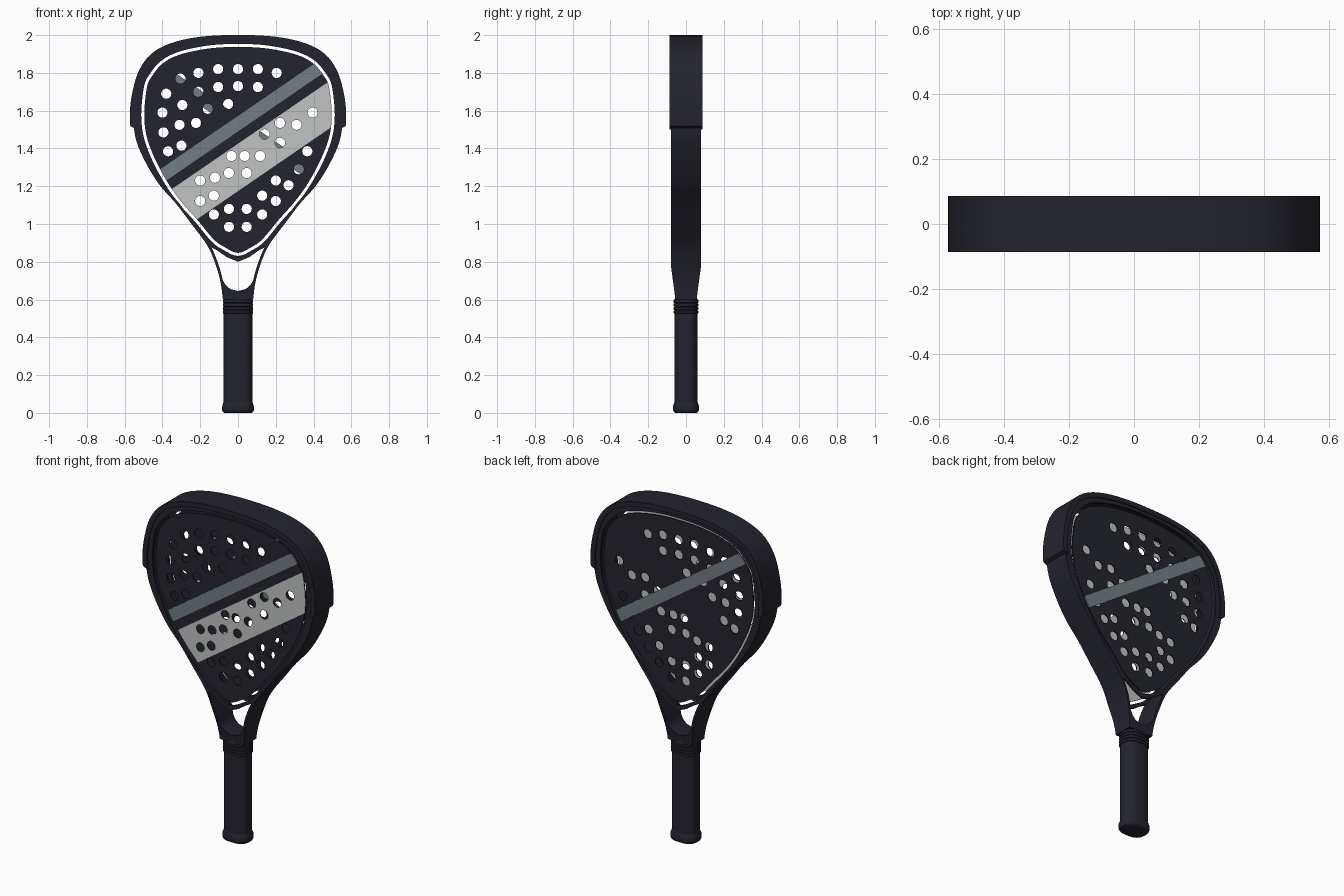
import bpy, bmesh, math
from mathutils import Vector

cube = bpy.data.objects.get("Cube")
if cube:
    bpy.data.objects.remove(cube, do_unlink=True)


def material(name, rgb):
    m = bpy.data.materials.new(name)
    m.use_nodes = True
    m.diffuse_color = (*rgb, 1)
    bsdf = next(n for n in m.node_tree.nodes if n.type == 'BSDF_PRINCIPLED')
    bsdf.inputs["Base Color"].default_value = (*rgb, 1)
    return m


DARK = material("midnight black", (.017, .017, .027))
LIGHT = material("light grey", (.53, .55, .54))
STEEL = material("steel grey", (.17, .21, .23))


# Outline helpers: half profiles run from the top centre down the +x side
def smooth(pts, steps=5):
    p = [Vector(q) for q in pts]
    first, last = p[1].copy(), p[-2].copy()
    first.x, last.x = -first.x, (-last.x if p[-1].x == 0 else 2 * p[-1].x - last.x)
    if p[-1].x:
        last.y = 2 * p[-1].y - last.y
    p = [first] + p + [last]
    out = []
    for a, b, c, d in zip(p, p[1:], p[2:], p[3:]):
        for i in range(steps):
            t = i / steps
            out.append(.5 * (2 * b + (c - a) * t + (2 * a - 5 * b + 4 * c - d) * t * t
                             + (3 * b - a - 3 * c + d) * t ** 3))
    return out + [p[-2]]


def mirrored(half):
    return half + [Vector((-q.x, q.y)) for q in reversed(half) if abs(q.x) > 1e-5]


def offset(loop, dist):
    out = []
    for i, q in enumerate(loop):
        t = (loop[(i + 1) % len(loop)] - loop[i - 1]).normalized()
        out.append(q + Vector((-t.y, t.x)) * dist)
    return out


def circle(x, z, r, n=20):
    return [Vector((x + r * math.cos(k * math.tau / n), z + r * math.sin(k * math.tau / n)))
            for k in range(n)]


def add(name, bm, mats):
    mesh = bpy.data.meshes.new(name)
    bm.to_mesh(mesh)
    bm.free()
    for m in mats:
        mesh.materials.append(m)
    ob = bpy.data.objects.new(name, mesh)
    bpy.context.collection.objects.link(ob)
    bpy.ops.object.select_all(action='DESELECT')
    ob.select_set(True)
    bpy.context.view_layer.objects.active = ob
    bpy.ops.object.shade_smooth_by_angle(angle=math.radians(35))
    return ob


def plate(loops, y, half_depth):
    """Flat upright plate from an outline and its holes."""
    cu = bpy.data.curves.new("outline", 'CURVE')
    cu.dimensions, cu.fill_mode, cu.extrude = '2D', 'BOTH', half_depth
    for loop in loops:
        s = cu.splines.new('POLY')
        s.points.add(len(loop) - 1)
        for sp, q in zip(s.points, loop):
            sp.co = (q.x, q.y, 0, 1)
        s.use_cyclic_u = True
    tmp = bpy.data.objects.new("outline", cu)
    bpy.context.collection.objects.link(tmp)
    mesh = bpy.data.meshes.new_from_object(
        tmp.evaluated_get(bpy.context.evaluated_depsgraph_get()))
    bpy.data.objects.remove(tmp, do_unlink=True)
    bpy.data.curves.remove(cu)
    bm = bmesh.new()
    bm.from_mesh(mesh)
    bpy.data.meshes.remove(mesh)
    for v in bm.verts:
        v.co = (v.co.x, y - v.co.z, v.co.y)
    bmesh.ops.remove_doubles(bm, verts=bm.verts, dist=1e-5)
    bmesh.ops.recalc_face_normals(bm, faces=bm.faces)
    for f in bm.faces:
        f.material_index = 0
    return bm


def taper(bm):
    for v in bm.verts:
        t = min(max((.78 - v.co.z) / .16, 0), 1)
        v.co.y *= 1 - .27 * t
    return bm


SLOPE = .685


def cut(bm, height, side=1, **clear):
    bmesh.ops.bisect_plane(bm, geom=bm.verts[:] + bm.edges[:] + bm.faces[:], dist=1e-6,
                           plane_co=(0, 0, height), plane_no=(-SLOPE * side, 0, 1), **clear)


# Outlines
panel = mirrored(smooth([
    (0, 1.937), (.13, 1.932), (.26, 1.91), (.35, 1.88), (.41, 1.84), (.45, 1.79), (.478, 1.74),
    (.492, 1.65), (.496, 1.56), (.485, 1.47), (.455, 1.38), (.41, 1.285), (.35, 1.185),
    (.285, 1.1), (.215, 1.022), (.13, .92), (.07, .877), (0, .847)]))
rim = mirrored(smooth([
    (0, 1.983), (.2, 1.973), (.35, 1.94), (.45, 1.885), (.51, 1.8), (.54, 1.7), (.554, 1.6),
    (.55, 1.5), (.528, 1.41), (.475, 1.3), (.41, 1.2), (.33, 1.11), (.254, 1.01),
    (.165, .89), (.12, .79), (.092, .69), (.08, .6)]))
throat = mirrored([Vector(q) for q in (
    (0, .80), (.06, .825), (.11, .86), (.145, .878), (.128, .83), (.106, .76), (.08, .7),
    (.064, .675), (.04, .655), (0, .645))])

# Hollow frame: full depth outer wall with front and back flanges
inner = [q for q in offset(rim, -.014) if q.y > .69]
half = [q for q in inner if q.x >= -1e-5]
cavity = mirrored(half + [Vector((.064, .672)), Vector((.04, .654)), Vector((0, .645))])
add("frame_wall", taper(plate([rim, cavity], 0, .0785)), [DARK])
opening = offset(panel, .016)
for name, side in (("front", -1), ("back", 1)):
    add(name + "_flange", taper(plate([rim, opening, throat], side * .074, .006)), [DARK])

# Bumper wrapped round the top of the frame
outer_arc = [q for q in offset(rim, .018) if q.y > 1.5]
inner_arc = [q for q in offset(rim, -.012) if q.y > 1.5]
split_o = next(i for i, q in enumerate(outer_arc) if q.x < -.01)
split_i = next(i for i, q in enumerate(inner_arc) if q.x < -.01)
band = (outer_arc[split_o:] + outer_arc[:split_o]
        + list(reversed(inner_arc[split_i:] + inner_arc[:split_i])))
add("bumper", plate([band], 0, .087), [DARK])

# Perforated hitting faces
holes = [
    (-.38, 1.69), (-.305, 1.77), (-.21, 1.8), (-.105, 1.82), (0, 1.82), (.105, 1.82), (.205, 1.8),
    (-.21, 1.7), (-.105, 1.725), (0, 1.73), (.105, 1.725), (-.295, 1.63), (-.16, 1.61),
    (-.052, 1.635), (-.4, 1.59), (-.395, 1.485), (-.31, 1.525), (-.222, 1.535), (-.3, 1.415),
    (-.37, 1.385), (.14, 1.475), (.222, 1.535), (.31, 1.525), (.222, 1.43), (.395, 1.59),
    (-.035, 1.36), (.035, 1.36), (.117, 1.36), (-.048, 1.27), (.046, 1.27), (-.122, 1.245),
    (-.2, 1.23), (-.2, 1.122), (-.128, 1.15), (.367, 1.385), (.322, 1.29), (.267, 1.205),
    (.2, 1.23), (.128, 1.15), (.2, 1.122), (-.128, 1.05), (-.048, 1.08), (.046, 1.08),
    (.128, 1.05), (-.048, .985), (.046, .985)]
loops = [panel] + [circle(x, z, .027) for x, z in holes]
LOW, HIGH = 1.174, 1.425

front = plate(loops, -.068, .003)
cut(front, LOW)
cut(front, HIGH)
for f in front.faces:
    c = f.calc_center_median()
    in_band = LOW < c.z - SLOPE * c.x < HIGH
    if f.normal.y > .5 or (in_band and f.normal.y < -.5):
        f.material_index = 1
add("front_face", front, [DARK, LIGHT])
add("back_face", plate(loops, .068, .003), [DARK])

# Narrow diagonal strips, mirrored on the back
for name, side in (("front", 1), ("back", -1)):
    strip = plate([panel], -side * .0735, .0025)
    cut(strip, 1.572, side, clear_outer=True)
    cut(strip, 1.49, side, clear_inner=True)
    bmesh.ops.holes_fill(strip, edges=[e for e in strip.edges if e.is_boundary])
    bmesh.ops.recalc_face_normals(strip, faces=strip.faces)
    add(name + "_strip", strip, [STEEL])


# Handle parts lofted from rounded sections (height, half width, half depth)
def loft(name, sections, n=40, power=.75):
    bm = bmesh.new()
    rings = []
    for z, sx, sy in sections:
        ring = []
        for k in range(n):
            c, s = math.cos(k * math.tau / n), math.sin(k * math.tau / n)
            ring.append(bm.verts.new((sx * math.copysign(abs(c) ** power, c),
                                      sy * math.copysign(abs(s) ** power, s), z)))
        rings.append(ring)
    for a, b in zip(rings, rings[1:]):
        for k in range(n):
            bm.faces.new((a[k], a[(k + 1) % n], b[(k + 1) % n], b[k]))
    bm.faces.new(list(reversed(rings[0])))
    bm.faces.new(rings[-1])
    return add(name, bm, [DARK])


loft("grip", [(.03, .076, .061), (.53, .076, .061)])
loft("butt_cap", [(0, .072, .056), (.005, .08, .064), (.015, .084, .069), (.035, .084, .069),
                  (.05, .079, .064), (.06, .075, .06)])
collar = []
for i in range(4):
    z = .525 + i * .019
    collar += [(z, .076, .061), (z + .003, .08, .065), (z + .015, .08, .065), (z + .018, .076, .061)]
loft("collar", collar + [(.612, .074, .056)])
